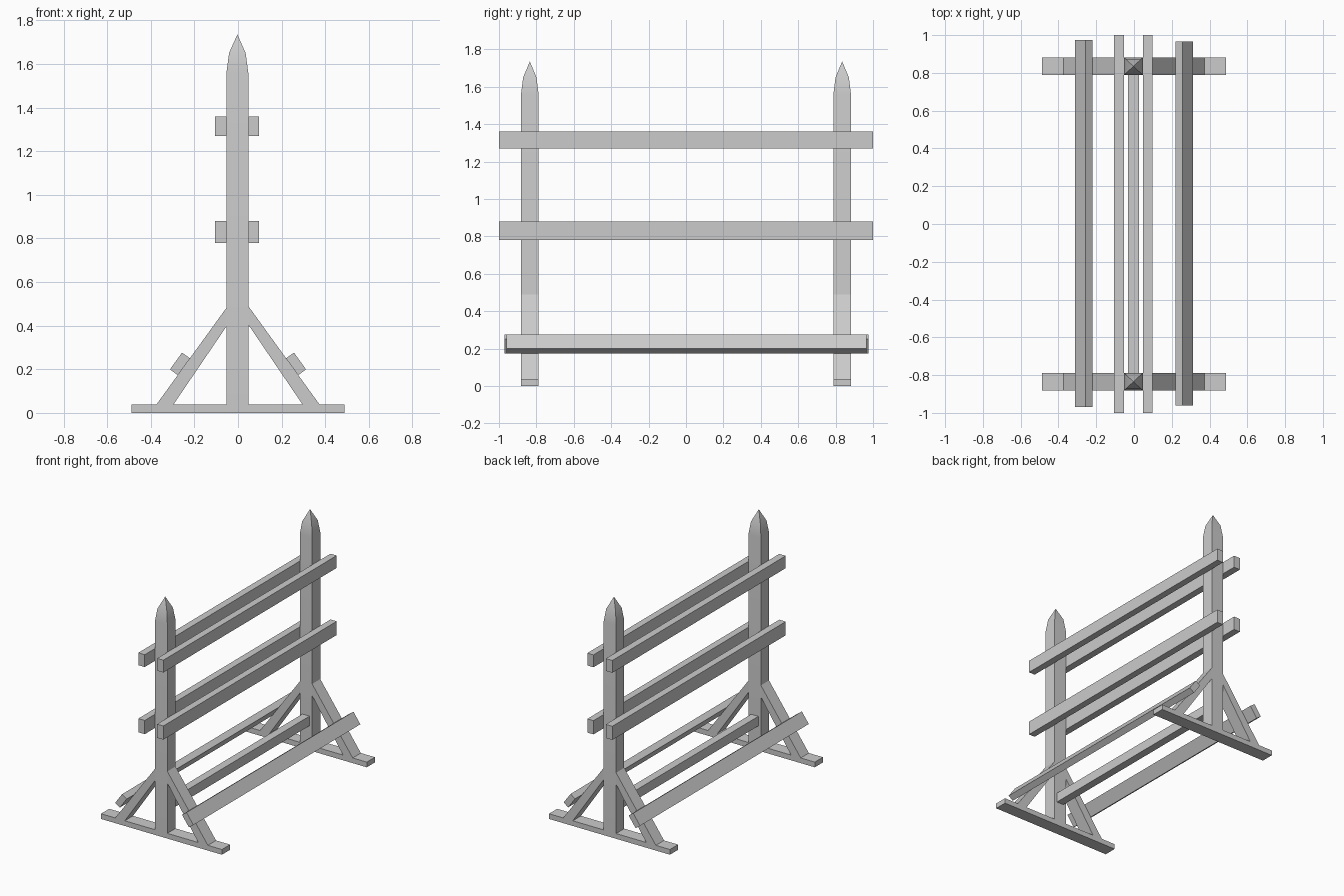
import bpy, bmesh, math
from mathutils import Vector

default = bpy.data.objects.get("Cube")
if default:
    bpy.data.objects.remove(default, do_unlink=True)

# Single weathered grey colour
grey = bpy.data.materials.new("weathered grey")
grey.use_nodes = True
COLOR = (0.6, 0.6, 0.6, 1)
grey.diffuse_color = COLOR
grey.node_tree.nodes["Principled BSDF"].inputs["Base Color"].default_value = COLOR


def finish(name, bm):
    bmesh.ops.recalc_face_normals(bm, faces=bm.faces)
    mesh = bpy.data.meshes.new(name)
    bm.to_mesh(mesh)
    bm.free()
    mesh.materials.append(grey)
    obj = bpy.data.objects.new(name, mesh)
    bpy.context.collection.objects.link(obj)
    return obj


def prism(name, profile, y0, y1):
    """Extrude an x-z outline along y."""
    bm = bmesh.new()
    face = bm.faces.new([bm.verts.new((x, y0, z)) for x, z in profile])
    ext = bmesh.ops.extrude_face_region(bm, geom=[face])
    moved = [g for g in ext["geom"] if isinstance(g, bmesh.types.BMVert)]
    bmesh.ops.translate(bm, verts=moved, vec=(0, y1 - y0, 0))
    return finish(name, bm)


def box(name, x0, x1, y0, y1, z0, z1):
    return prism(name, [(x0, z0), (x1, z0), (x1, z1), (x0, z1)], y0, y1)


def post(name, y):
    """Square post whose top narrows in steps to a point."""
    bm = bmesh.new()
    rings = []
    for z, r in [(0.035, 0.05), (1.56, 0.05), (1.65, 0.038)]:
        rings.append([bm.verts.new((-0.003 + sx * r, y + sy * r * 0.94, z))
                      for sx, sy in [(-1, -1), (1, -1), (1, 1), (-1, 1)]])
    apex = bm.verts.new((-0.003, y, 1.735))
    bm.faces.new(rings[0])
    for i in range(4):
        j = (i + 1) % 4
        for low, high in zip(rings, rings[1:]):
            bm.faces.new((low[i], low[j], high[j], high[i]))
        bm.faces.new((rings[-1][i], rings[-1][j], apex))
    obj = finish(name, bm)
    bpy.ops.object.select_all(action="DESELECT")
    obj.select_set(True)
    bpy.context.view_layer.objects.active = obj
    bpy.ops.object.shade_smooth_by_angle(angle=math.radians(30))


# End frames: foot plank, pointed post and two diagonal braces
for end, y in (("front", -0.835), ("back", 0.835)):
    y0, y1 = y - 0.047, y + 0.047
    box(end + "_foot", -0.488, 0.488, y0, y1, 0.0, 0.038)
    post(end + "_post", y)
    for side, s in (("left", 1), ("right", -1)):
        outline = [(0.047, 0.49), (0.375, 0.037), (0.297, 0.037), (0.047, 0.405)]
        prism(f"{end}_{side}_brace", [(s * x, z) for x, z in outline], y0, y1)

# Paired upper rails on both sides of the posts
for level, z0, z1 in (("middle", 0.78, 0.88), ("top", 1.27, 1.36)):
    box(level + "_left_rail", 0.047, 0.097, -1, 1, z0, z1)
    box(level + "_right_rail", -0.105, -0.053, -1, 1, z0, z1)

# Slanted lower rails resting on the braces
along = Vector((0.585, -0.811)) * 0.095
out = Vector((0.811, 0.585)) * 0.045
corner = Vector((0.22, 0.25))
section = [corner, corner + out, corner + out + along, corner + along]
for side, s, y0, y1 in (("left", 1, -0.96, 0.965), ("right", -1, -0.97, 0.975)):
    prism(side + "_lower_rail", [(s * p.x, p.y) for p in section], y0, y1)

# Central tie beam between the posts
box("tie_beam", -0.032, 0.026, -0.79, 0.79, 0.18, 0.25)
